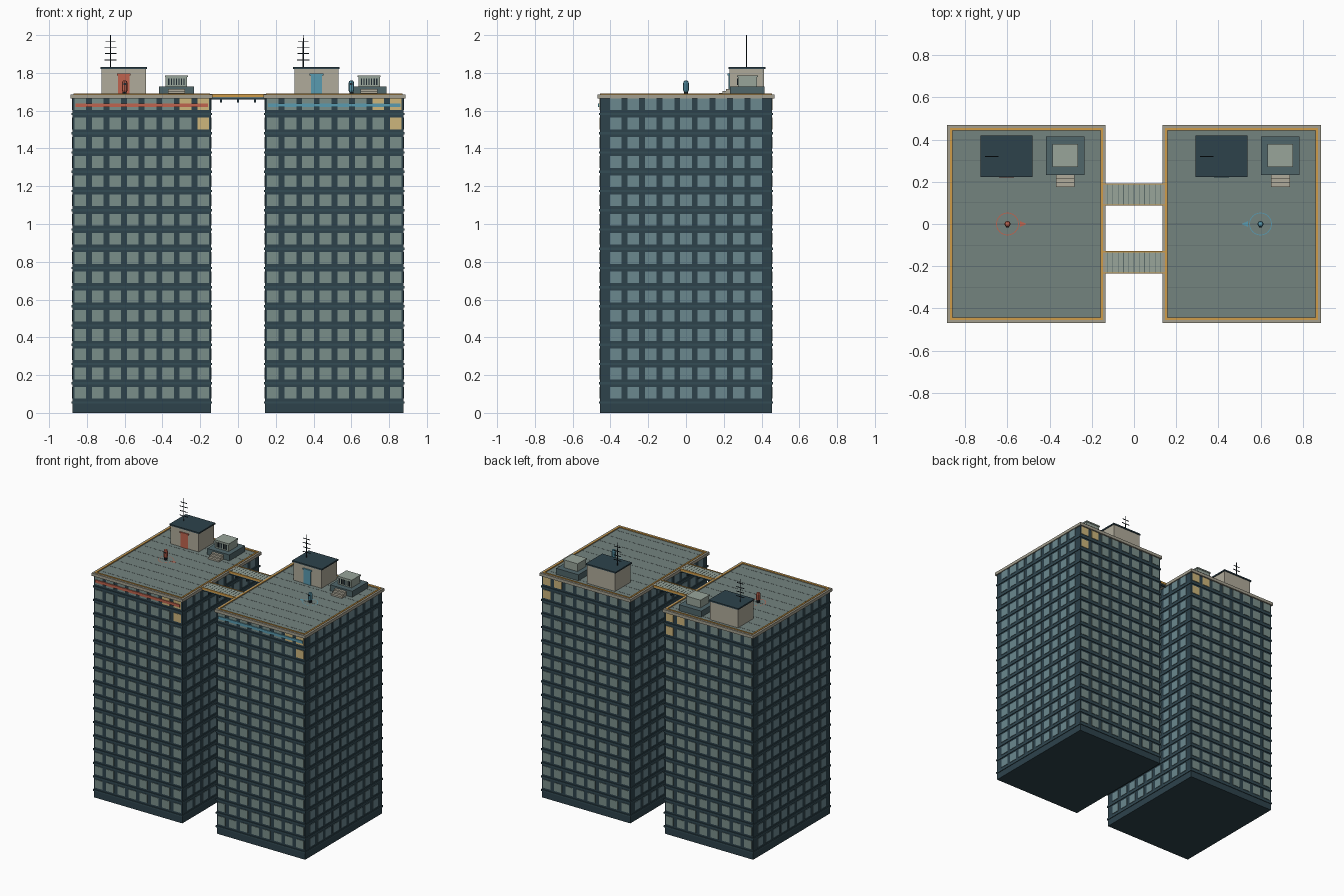
import bpy, bmesh, math
from mathutils import Matrix, Vector

if "Cube" in bpy.data.objects:
    bpy.data.objects.remove(bpy.data.objects["Cube"])

def lin(h):
    c = [int(h[i:i + 2], 16) / 255 for i in (0, 2, 4)]
    return [v / 12.92 if v <= 0.04045 else ((v + 0.055) / 1.055) ** 2.4 for v in c] + [1]

def mat(name, h):
    m = bpy.data.materials.new(name)
    m.diffuse_color = lin(h)
    m.use_nodes = True
    m.node_tree.nodes["Principled BSDF"].inputs["Base Color"].default_value = m.diffuse_color
    return m

WALL, BAND = mat("wall", "2D424B"), mat("band", "344C55")
GLASS, GLASS2, LIT = mat("glass", "7A8F8A"), mat("side_glass", "6B888F"), mat("lit", "CDB67C")
DECK, SEAM, COPING = mat("deck", "74837F"), mat("seam", "5C6C6A"), mat("coping", "A39F8F")
GOLD, STONE, DARK = mat("gold", "D09C48"), mat("stone", "B0AB9B"), mat("dark", "1E2A31")
PLINTH, PALE = mat("plinth", "50666A"), mat("pale", "98A59A")
CORAL, BLUE = mat("coral", "C0644F"), mat("blue", "5A9BB0")

def finish(name, bm, m):
    me = bpy.data.meshes.new(name)
    bm.to_mesh(me)
    bm.free()
    me.materials.append(m)
    ob = bpy.data.objects.new(name, me)
    bpy.context.collection.objects.link(ob)
    return ob

def boxes(name, items, m):
    """Each item is x0, x1, y0, y1, z0, z1."""
    bm = bmesh.new()
    for x0, x1, y0, y1, z0, z1 in items:
        t = Matrix.Translation(((x0 + x1) / 2, (y0 + y1) / 2, (z0 + z1) / 2))
        bmesh.ops.create_cube(bm, size=1, matrix=t @ Matrix.Diagonal((x1 - x0, y1 - y0, z1 - z0, 1)))
    return finish(name, bm, m)

def frame(cx, hx, hy, w, z0, z1):
    """Four boxes forming a rectangular ring."""
    return [(cx - hx, cx + hx, -hy, -hy + w, z0, z1), (cx - hx, cx + hx, hy - w, hy, z0, z1),
            (cx - hx, cx - hx + w, -hy + w, hy - w, z0, z1), (cx + hx - w, cx + hx, -hy + w, hy - w, z0, z1)]

def lathe(name, prof, x, y, m, n=10):
    """Spin an (r, z) profile about a vertical axis."""
    bm = bmesh.new()
    rings = [[bm.verts.new((x + r * math.cos(2 * math.pi * i / n), y + r * math.sin(2 * math.pi * i / n), z))
              for i in range(n)] for r, z in prof]
    for a, b in zip(rings, rings[1:]):
        for i in range(n):
            bm.faces.new((a[i], a[(i + 1) % n], b[(i + 1) % n], b[i]))
    bm.faces.new(rings[0][::-1])
    bm.faces.new(rings[-1])
    return finish(name, bm, m)

HX, HY, ROOF, STEP = 0.367, 0.456, 1.682, 0.1018

def tower(side, cx, accent):
    # shaft with a ledge at every floor
    boxes(side + "_tower_shaft", [(cx - HX, cx + HX, -HY, HY, 0, 1.668)], WALL)
    boxes(side + "_floor_ledges", [(cx - HX - .005, cx + HX + .005, -HY - .005, HY + .005,
                                    .055 + k * STEP - .006, .055 + k * STEP + .006) for k in range(16)], BAND)
    # windows on all four faces
    front, lit, flank = [], [], []
    for k in range(16):
        z = .107 + k * STEP
        for i in range(8):
            x = cx + (i - 3.5) * .093
            dest = lit if (i == 7 and k >= 14) or (i == 6 and k == 15) else front
            for s in (-1, 1):
                y = s * HY
                dest.append((x - .031, x + .031, y - .003, y + .003, z - .031, min(z + .031, 1.667)))
        for i in range(9):
            y = (i - 4) * .093
            for s in (-1, 1):
                x = cx + s * HX
                flank.append((x - .003, x + .003, y - .031, y + .031, z - .031, min(z + .031, 1.667)))
    boxes(side + "_front_back_windows", front, GLASS)
    boxes(side + "_lit_windows", lit, LIT)
    boxes(side + "_flank_windows", flank, GLASS2)
    boxes(side + "_accent_strip", [(cx - .35, cx + .35, -HY - .009, -HY, 1.619, 1.639)], accent)

    # roof deck, coping, gold trim and paving seams
    boxes(side + "_roof_deck", [(cx - .36, cx + .36, -.455, .455, 1.664, ROOF)], DECK)
    boxes(side + "_roof_coping", frame(cx, .376, .469, .025, 1.664, 1.686), COPING)
    boxes(side + "_gold_trim", frame(cx, .362, .455, .011, 1.68, 1.69), GOLD)
    boxes(side + "_paving_seams",
          [(cx - .35, cx + .35, y * .1 - .0015, y * .1 + .0015, ROOF - .002, ROOF + .0008) for y in range(-4, 5)], SEAM)

    # stair house with door
    hx = cx - .0945
    boxes(side + "_stair_house", [(hx - .117, hx + .117, .23, .414, ROOF, 1.822)], STONE)
    boxes(side + "_stair_house_roof", [(hx - .123, hx + .123, .224, .42, 1.82, 1.83)], WALL)
    boxes(side + "_door", [(hx - .03, hx + .03, .225, .232, ROOF, 1.787)], accent)
    boxes(side + "_door_lintel", [(hx - .036, hx + .036, .221, .232, 1.787, 1.796)], accent)

    # mast with crossbars
    ax = hx - .07
    lathe(side + "_mast", [(.0035, 1.825), (.0025, 2.0)], ax, .32, DARK, 6)
    boxes(side + "_mast_crossbars", [(ax - w, ax + w, .318, .322, z - .002, z + .002)
                                     for w, z in ((.032, 1.868), (.03, 1.902), (.032, 1.936), (.027, 1.968))], DARK)

    # vent unit on a plinth with steps
    vx = cx + .184
    boxes(side + "_vent_plinth", [(vx - .092, vx + .092, .232, .416, ROOF, 1.727)], PLINTH)
    boxes(side + "_vent_box", [(vx - .057, vx + .057, .274, .376, 1.727, 1.78)], PALE)
    boxes(side + "_vent_cap", [(vx - .061, vx + .061, .27, .38, 1.777, 1.787)], PALE)
    boxes(side + "_vent_slats", [(vx + i * .0135 - .003, vx + i * .0135 + .003, .271, .275, 1.735, 1.771)
                                 for i in range(-3, 4)], DARK)
    boxes(side + "_vent_steps", [(vx - .045, vx + .045, .175 + .019 * i, .233, ROOF, 1.694 + .0105 * i)
                                 for i in range(3)], STONE)

    # standing marker, ground ring and arrow pointing inward
    s = 1 if cx < 0 else -1
    px = -.6 * s
    lathe(side + "_marker_legs", [(.011, ROOF), (.011, 1.703)], px, 0, DARK, 8)
    lathe(side + "_marker_body", [(.011, 1.7), (.015, 1.708), (.015, 1.745), (.011, 1.757), (.004, 1.76)],
          px, 0, accent, 8)
    boxes(side + "_marker_visor", [(px - .007, px + .007, -.017, -.012, 1.737, 1.746)], DARK)
    bm = bmesh.new()
    for k in range(32):
        a = [2 * math.pi * (k + j) / 32 for j in (0, 1)]
        bm.faces.new([bm.verts.new((px + r * math.cos(t), r * math.sin(t), ROOF + .002))
                      for r, t in ((.05, a[0]), (.054, a[0]), (.054, a[1]), (.05, a[1]))])
    bm.faces.new([bm.verts.new((px + s * dx, s * dy, ROOF + .002))
                  for dx, dy in ((.06, -.014), (.09, 0), (.06, .014))])
    finish(side + "_ground_ring", bm, accent)

tower("left", -.51, CORAL)
tower("right", .51, BLUE)

# two footbridges joining the roofs
for name, y in (("rear", .14), ("front", -.182)):
    boxes(name + "_bridge_deck", [(-.148, .148, y - .05, y + .05, 1.67, 1.685)], PALE)
    boxes(name + "_bridge_edges", [(-.148, .148, y + s * .05 - .003, y + s * .05 + .003, 1.673, 1.689)
                                   for s in (-1, 1)], GOLD)
    boxes(name + "_bridge_plank_seams", [(i * .025 - .0015, i * .025 + .0015, y - .047, y + .047, 1.68, 1.6858)
                                         for i in range(-5, 6)], SEAM)
    boxes(name + "_bridge_beams", [(-.145, .145, y + s * .04 - .006, y + s * .04 + .006, 1.66, 1.671)
                                   for s in (-1, 1)], WALL)
    boxes(name + "_bridge_hangers", [(x - .004, x + .004, y - .042, y + .042, 1.642, 1.662)
                                     for x in (-.09, 0, .09)], WALL)
